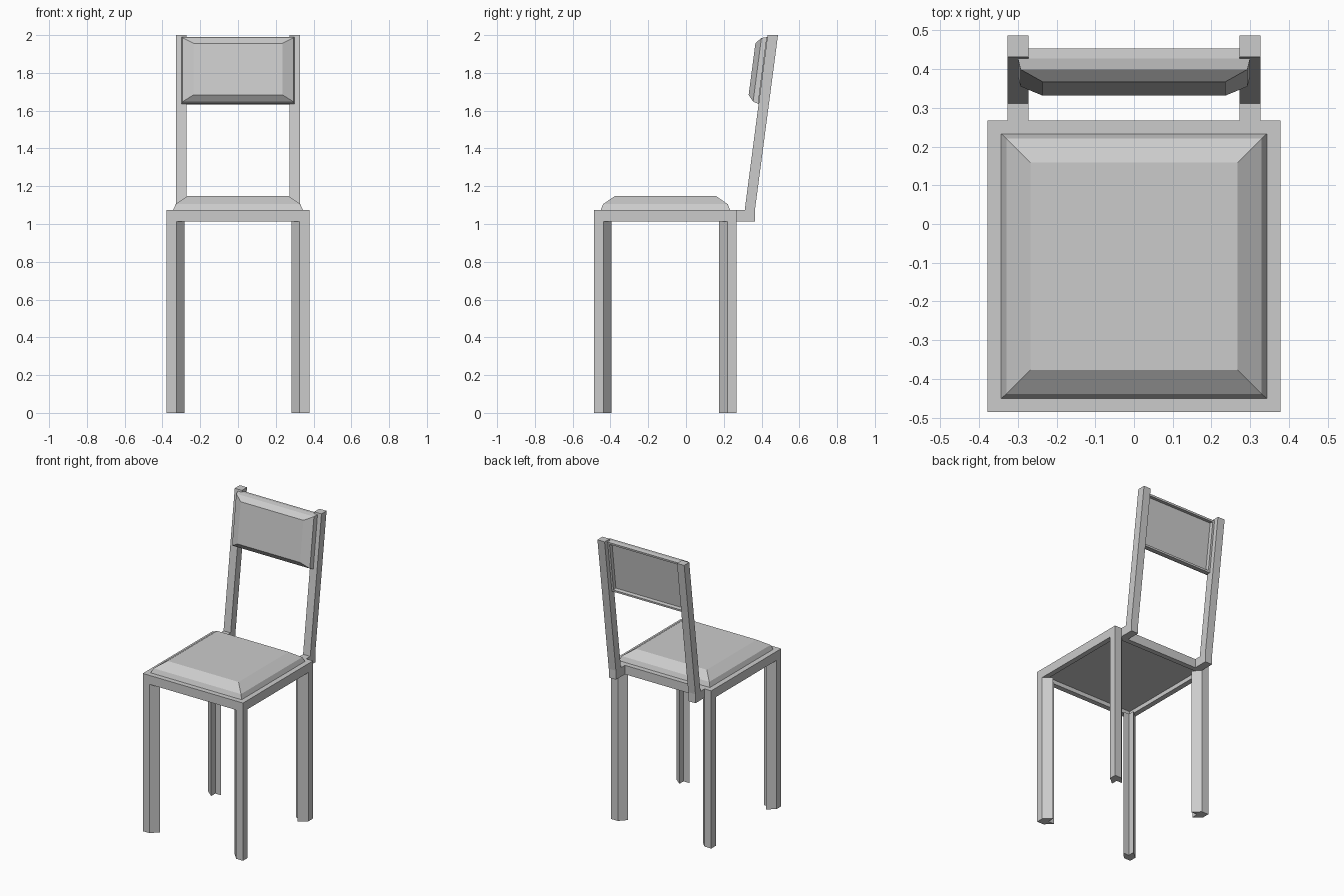
import bpy, bmesh, math
from mathutils import Matrix, Vector

if "Cube" in bpy.data.objects:
    bpy.data.objects.remove(bpy.data.objects["Cube"])


def finish(name, bm, matrix=None):
    if matrix:
        bm.transform(matrix)
    bmesh.ops.recalc_face_normals(bm, faces=bm.faces)
    mesh = bpy.data.meshes.new(name)
    bm.to_mesh(mesh)
    bm.free()
    obj = bpy.data.objects.new(name, mesh)
    bpy.context.collection.objects.link(obj)
    return obj


def loft(name, tiers, matrix, ring=False):
    """Stack rectangles (half x, half y, z); capped solid, or closed into a ring."""
    bm = bmesh.new()
    loops = [[bm.verts.new((sx * hx, sy * hy, z))
              for sx, sy in ((-1, -1), (1, -1), (1, 1), (-1, 1))]
             for hx, hy, z in tiers]
    pairs = list(zip(loops, loops[1:]))
    if ring:
        pairs.append((loops[-1], loops[0]))
    else:
        bm.faces.new(loops[0])
        bm.faces.new(loops[-1])
    for a, b in pairs:
        for i in range(4):
            j = (i + 1) % 4
            bm.faces.new((a[i], a[j], b[j], b[i]))
    return finish(name, bm, matrix)


def prism(name, points, offset, matrix=None):
    """Extrude a closed 3D outline along offset."""
    bm = bmesh.new()
    a = [bm.verts.new(p) for p in points]
    b = [bm.verts.new(Vector(p) + Vector(offset)) for p in points]
    bm.faces.new(a)
    bm.faces.new(b)
    for i in range(len(a)):
        j = (i + 1) % len(a)
        bm.faces.new((a[i], a[j], b[j], b[i]))
    return finish(name, bm, matrix)


# seat frame and cushion set into it, centred slightly forward
seat = Matrix.Translation((0, -0.109, 0))
loft("seat_frame", [(0.378, 0.377, 1.014), (0.378, 0.377, 1.075),
                    (0.343, 0.342, 1.075), (0.343, 0.342, 1.014)], seat, ring=True)
loft("seat_cushion", [(0.343, 0.342, 1.042), (0.343, 0.342, 1.075),
                      (0.33, 0.33, 1.105), (0.268, 0.268, 1.148)], seat)

# angle-section legs with slanted flange ends
section = [(0.378, 0.377), (0.326, 0.377), (0.282, 0.33),
           (0.326, 0.33), (0.326, 0.285), (0.378, 0.328)]
for sx, side in ((-1, "left"), (1, "right")):
    for sy, end in ((-1, "front"), (1, "back")):
        prism(f"{end}_{side}_leg", [(sx * x, sy * y, 0) for x, y in section],
              (0, 0, 1.014), seat)

# leaning back posts, each with a bracket joining the seat
post = [(0.268, 1.014), (0.365, 1.014), (0.365, 1.075), (0.487, 2.0),
        (0.432, 2.0), (0.311, 1.075), (0.268, 1.075)]
for sx, side in ((-1, "left"), (1, "right")):
    prism(f"{side}_back_post", [(sx * 0.273, y, z) for y, z in post],
          (sx * 0.054, 0, 0))

# backrest cushion and its rear rim, tilted with the posts
tilt = math.atan2(0.121, 0.925)
back = (Matrix.Translation((0, 0.407, 1.8125))
        @ Matrix.Rotation(math.pi / 2 - tilt, 4, 'X'))
loft("backrest_cushion", [(0.3, 0.178, 0.002), (0.293, 0.17, 0.03),
                          (0.236, 0.138, 0.058)], back)
loft("backrest_rim", [(0.273, 0.178, 0.002), (0.273, 0.178, -0.024),
                      (0.26, 0.165, -0.024), (0.26, 0.165, 0.002)], back, ring=True)
